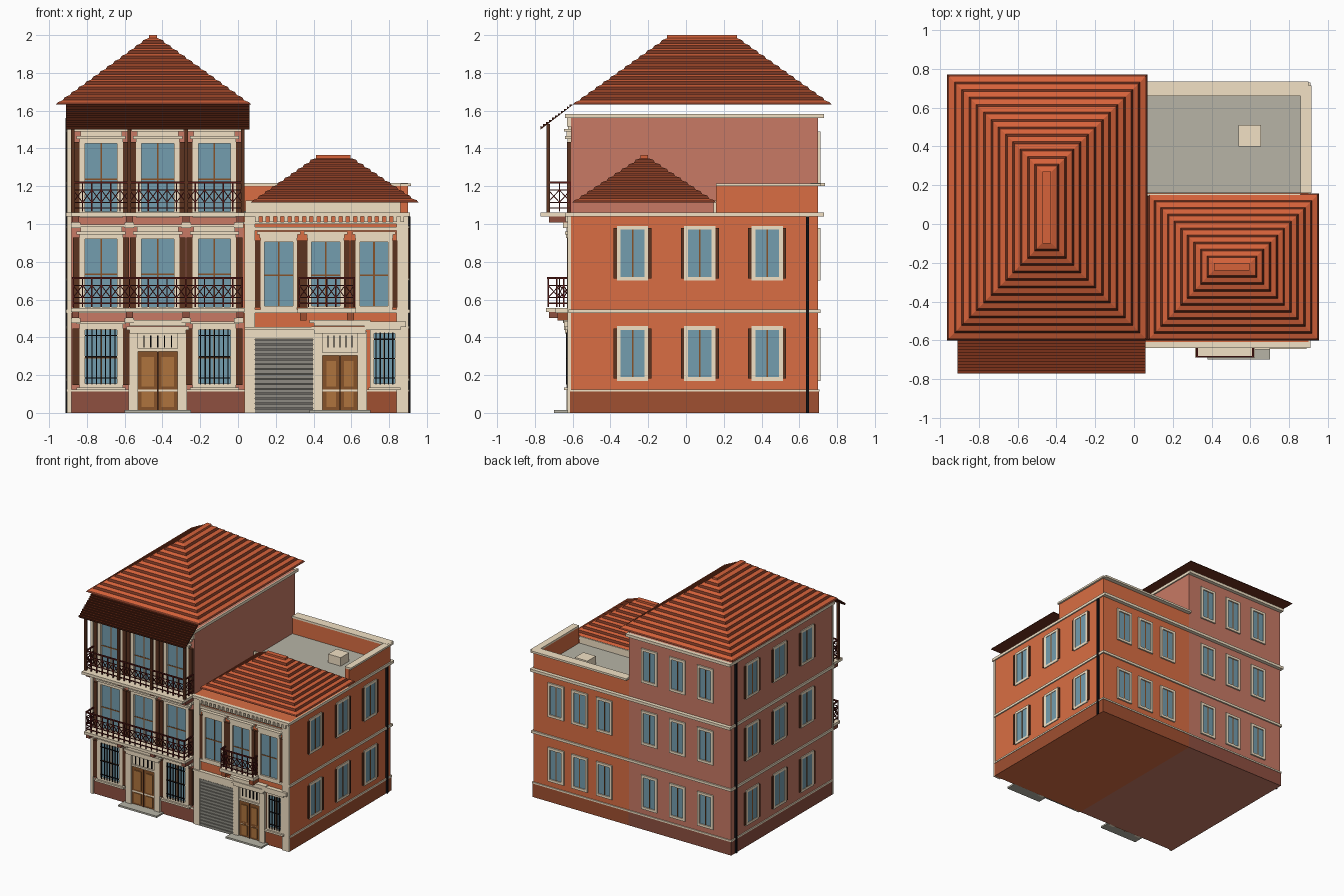
import bpy, bmesh
from mathutils import Vector, Matrix

if "Cube" in bpy.data.objects:
    bpy.data.objects.remove(bpy.data.objects["Cube"])

PALETTE = {
    'pink': (.69, .42, .35), 'orange': (.75, .38, .24), 'cream': (.84, .78, .68), 'glass': (.40, .54, .60),
    'plinth_l': (.49, .28, .23), 'plinth_r': (.55, .28, .18), 'shutter': (.32, .19, .13), 'wood': (.46, .29, .16),
    'panel': (.60, .40, .22), 'iron': (.08, .08, .09), 'rail': (.30, .11, .10), 'grey': (.63, .62, .57),
    'metal': (.49, .48, .45), 'metal_dark': (.36, .35, .33), 'tile': (.74, .34, .21), 'tile_dark': (.40, .19, .13),
    'canopy': (.42, .18, .11), 'canopy_dark': (.24, .11, .07)}
MATS = {}
for key, rgb in PALETTE.items():
    MATS[key] = bpy.data.materials.new(key)
    MATS[key].diffuse_color = (*[min(1, c * 1.13) ** 2.2 for c in rgb], 1)

FRONT, BACK, SIDE = -.61, .70, .90
FACES = {'front': lambda u, d, z: (u, FRONT - d, z), 'back': lambda u, d, z: (u, BACK + d, z),
         'right': lambda u, d, z: (SIDE + d, u, z), 'left': lambda u, d, z: (-SIDE - d, u, z),
         None: lambda x, y, z: (x, y, z)}


def finish(name, bm, keys):
    me = bpy.data.meshes.new(name)
    bmesh.ops.recalc_face_normals(bm, faces=bm.faces)
    bm.to_mesh(me)
    bm.free()
    for k in keys:
        me.materials.append(MATS[k])
    ob = bpy.data.objects.new(name, me)
    bpy.context.collection.objects.link(ob)


def part(name, boxes, face=None, beams=()):
    """Boxes (u0,u1,d0,d1,z0,z1,material) placed on a facade, plus thin beams (p,q,width,material)."""
    bm, keys = bmesh.new(), []

    def add(m, key):
        if key not in keys:
            keys.append(key)
        n = len(bm.faces)
        bmesh.ops.create_cube(bm, size=1, matrix=m)
        bm.faces.ensure_lookup_table()
        for f in bm.faces[n:]:
            f.material_index = keys.index(key)
    for u0, u1, d0, d1, z0, z1, key in boxes:
        a, b = Vector(FACES[face](u0, d0, z0)), Vector(FACES[face](u1, d1, z1))
        s = b - a
        add(Matrix.Translation((a + b) / 2) @ Matrix.Diagonal((abs(s.x), abs(s.y), abs(s.z), 1)), key)
    for p, q, w, key in beams:
        p, q = Vector(FACES[face](*p)), Vector(FACES[face](*q))
        v = q - p
        add(Matrix.Translation((p + q) / 2) @ v.to_track_quat('Z', 'Y').to_matrix().to_4x4()
            @ Matrix.Diagonal((w, w, v.length, 1)), key)
    finish(name, bm, keys)


def window(name, face, c, z0, z1, w, fr=.02, shutter=0, bars=0, trans=False, d=.015):
    h = w / 2
    b = [(c - h, c + h, 0, .003, z0, z1, 'glass'),
         (c - h - fr, c - h, 0, d, z0 - fr, z1 + fr, 'cream'), (c + h, c + h + fr, 0, d, z0 - fr, z1 + fr, 'cream'),
         (c - h, c + h, 0, d, z1, z1 + fr, 'cream'), (c - h, c + h, 0, d, z0 - fr, z0, 'cream'),
         (c - .004, c + .004, 0, .006, z0, z1, 'wood')]
    if trans:
        zt = z0 + (z1 - z0) * .48
        b.append((c - h, c + h, 0, .006, zt - .004, zt + .004, 'wood'))
    for s in (-1, 1):
        if shutter:
            b.append((c + s * (h + fr), c + s * (h + fr + shutter), 0, d + .002, z0 - .008, z1 + .008, 'shutter'))
    for i in range(bars):
        u = c - h + w * (i + .5) / bars
        b.append((u - .003, u + .003, .02, .026, z0 - .005, z1 + .005, 'iron'))
    if bars:
        for z in (z0 + .03, (z0 + z1) / 2, z1 - .03):
            b.append((c - h, c + h, .018, .024, z - .003, z + .003, 'iron'))
    part(name, b, face)


def bands(name, x0, x1, z0, z1, out, key, sides):
    """Horizontal band on the exposed sides of one house block; it projects less at the sides."""
    o = min(out, .01)
    a = x0 - (o if 'left' in sides else 0)
    b = x1 + (o if 'right' in sides else 0)
    bx = [(a, b, FRONT - out, FRONT, z0, z1, key), (a, b, BACK, BACK + out, z0, z1, key)]
    if 'left' in sides:
        bx.append((a, x0, FRONT, BACK, z0, z1, key))
    if 'right' in sides:
        bx.append((x1, b, FRONT, BACK, z0, z1, key))
    part(name, bx)


def tiled_roof(name, lo, hi, top_lo, top_hi, z0, z1, n):
    """Hipped roof whose courses step up with a darker sloping lip."""
    bm = bmesh.new()
    dz, lip, rings = (z1 - z0) / n, .012, []
    for i in range(n):
        for t, z in ((i / n, z0 + i * dz - (.004 if i else 0)), ((i + .27) / n, z0 + i * dz + lip),
                     ((i + 1) / n, z0 + (i + 1) * dz - .004)):
            if i and t == i / n:
                continue
            a, b = lo.lerp(top_lo, t), hi.lerp(top_hi, t)
            rings.append([bm.verts.new((x, y, z)) for x, y in ((a.x, a.y), (b.x, a.y), (b.x, b.y), (a.x, b.y))])
    for j, (r, s) in enumerate(zip(rings, rings[1:])):
        for k in range(4):
            bm.faces.new((r[k], r[(k + 1) % 4], s[(k + 1) % 4], s[k])).material_index = (j + 1) % 2
    bm.faces.new(rings[0]).material_index = 1
    bm.faces.new(rings[-1])
    finish(name, bm, ['tile', 'tile_dark'])
    part(name + '_ridge', [(top_lo.x + .004, top_hi.x - .004, top_lo.y, top_hi.y, z1 - .015, z1 + .012, 'tile')])


def railing(name, u0, u1, depth, z0, z1, cells):
    bm = []
    runs = [((u0, depth), (u1, depth), cells), ((u0, 0), (u0, depth), 2), ((u1, 0), (u1, depth), 2)]
    for p, q, n in runs:
        p, q = Vector(p), Vector(q)
        for z, t in ((z0, .007), (z0 + .03, .005), (z1 - .04, .005), (z1, .010)):
            bm.append(((*p, z), (*q, z), t, 'rail'))
        for i in range(n + 1):
            a = p.lerp(q, i / n)
            bm.append(((*a, z0 - .02), (*a, z1), .007, 'rail'))
            if i < n:
                b = p.lerp(q, (i + 1) / n)
                bm += [((*a, z0 + .03), (*b, z1 - .04), .005, 'rail'), ((*a, z1 - .04), (*b, z0 + .03), .005, 'rail')]
    part(name, [], 'front', bm)


# Wall blocks, plinths, belts and cornices
part('left_house_walls', [(-.9, .03, FRONT, BACK, 0, 1.58, 'pink')])
part('right_house_walls', [(.03, .9, FRONT, BACK, 0, 1.06, 'orange')])
for nm, x0, x1, sd, pl in (('left_house', -.9, .03, 'left', 'plinth_l'), ('right_house', .03, .9, 'right', 'plinth_r')):
    bands(nm + '_plinth', x0, x1, 0, .112, .004, pl, sd)
    bands(nm + '_plinth_cap', x0, x1, .112, .125, .008, 'cream', sd)
    bands(nm + '_floor_belt', x0, x1, .528, .548, .012, 'cream', sd)
    bands(nm + '_cornice', x0, x1, 1.04, 1.062, .03, 'cream', sd)
bands('left_house_top_cornice', -.9, .03, 1.56, 1.583, .03, 'cream', ('left', 'right'))

# Roofs
V = Vector
tiled_roof('main_roof', V((-.965, -.6)), V((.07, .772)), V((-.475, -.1)), V((-.425, .27)), 1.632, 1.988, 13)
tiled_roof('small_roof', V((.07, -.6)), V((.955, .158)), V((.41, -.24)), V((.60, -.20)), 1.115, 1.352, 10)

# Stepped canopy over the top balcony
bm, n = bmesh.new(), 11
pts = [(-.6, 1.63), (-.77, 1.5)]
for i in range(n):
    t0, t1 = i / n, (i + 1) / n
    pts += [(-.772 + .172 * t0, 1.517 + .127 * t0), (-.772 + .172 * t1, 1.505 + .127 * t1)]
prof = bm.faces.new([bm.verts.new((-.91, y, z)) for y, z in pts])
ext = bmesh.ops.extrude_face_region(bm, geom=[prof])
bmesh.ops.translate(bm, vec=(.97, 0, 0), verts=[v for v in ext['geom'] if isinstance(v, bmesh.types.BMVert)])
bm.normal_update()
for f in bm.faces:
    f.material_index = int(abs(f.normal.y) > .95 or abs(f.normal.x) > .9)
finish('canopy', bm, ['canopy', 'canopy_dark'])
part('canopy_posts', [(x - .009, x + .009, -.738, -.72, 1.06, 1.53, 'shutter') for x in (-.875, -.575, -.275, .025)])

# Terrace behind the small roof
part('terrace', [(.03, .86, .16, .665, 1.06, 1.07, 'grey'), (.86, .9, .16, .7, 1.06, 1.2, 'orange'),
                 (.03, .86, .665, .7, 1.06, 1.2, 'orange'), (.86, .915, .16, .715, 1.2, 1.215, 'cream'),
                 (.03, .9, .66, .735, 1.2, 1.216, 'cream'), (.04, .86, .145, .158, 1.06, 1.125, 'cream')])
part('terrace_vent', [(.54, .655, .4, .51, 1.07, 1.14, 'cream')])

# Side and rear windows
for fl, z in enumerate((.19, .72, 1.23)):
    for i, y in enumerate((-.283, .073, .43)):
        for face in ('left', 'right')[:1 if fl == 2 else 2]:
            window(f'{face}_window_{fl}{i}', face, y, z, z + .25, .125, shutter=.018, d=.007)
    for i, x in enumerate((-.67, -.415, -.16, .25, .475, .69)[:3 if fl == 2 else 6]):
        window(f'rear_window_{fl}{i}', 'back', x, z, z + .24, .105, d=.012)

# Downpipes
for face in ('left', 'right'):
    part(face + '_downpipe', [(.635, .652, 0, .014, 0, 1.56 if face == 'left' else 1.04, 'iron')], face)

# Left house front: tall windows, heads, balconies
for fl, z in enumerate((.56, 1.065)):
    for i, x in enumerate((-.725, -.425, -.125)):
        window(f'balcony_window_{fl}{i}', 'front', x, z, z + .36, .17, .03, .033, trans=True, d=.018)
        part(f'window_head_{fl}{i}', [(x - .13, x + .13, 0, .03, z + .385, z + .40, 'cream'),
                                      (x - .11, x + .11, 0, .022, z + .40, z + .425, 'cream'),
                                      (x - .14, x + .14, 0, .035, z + .425, z + .437, 'cream')], 'front')
    part(f'balcony_slab_{fl}', [(-.885, .035, 0, .13 + .03 * fl, z - .026, z - .004, 'cream')]
         + [(x - .018, x + .018, 0, .115, z - .058, z - .026, 'plinth_l') for x in (-.86, -.575, -.275, .01)]
         + [(x - .025, x + .025, 0, .04, z - .085, z - .058, 'cream') for x in (-.86, -.575, -.275, .005)], 'front')
    railing(f'balcony_railing_{fl}', -.873, .022, .12, z + .02, z + .155, 18)
part('left_corner_piers', [(-.905, -.882, 0, .015, .0, 1.56, 'cream'), (.035, .09, 0, .018, 0, 1.04, 'cream'),
                           (-.9, .03, 0, .02, 1.515, 1.56, 'cream')], 'front')

# Ground floor windows
for i, x in enumerate((-.725, -.125)):
    window(f'barred_window_{i}', 'front', x, .155, .44, .17, .03, .035, bars=7, trans=True, d=.02)
    part(f'barred_window_trim_{i}', [(x - .13, x + .13, 0, .035, .12, .135, 'cream'),
                                     (x - .13, x + .13, 0, .03, .47, .485, 'cream')], 'front')
window('barred_window_right', 'front', .775, .155, .42, .11, .02, bars=5, d=.02)
part('barred_window_right_trim', [(.69, .86, 0, .035, .12, .135, 'cream'), (.69, .86, 0, .03, .44, .455, 'cream'),
                                  (.67, .89, 0, .035, .455, .485, 'cream')], 'front')


# Doors with surround, barred transom, pediment and step
def door(name, c, hw, top):
    b = [(c - hw, c + hw, 0, .008, 0, top, 'wood'), (c - .003, c + .003, 0, .016, 0, top, 'shutter'),
         (c - hw, c + hw, 0, .006, top + .015, .42, 'cream'), (c - hw, c + hw, 0, .018, top, top + .015, 'cream')]
    for s in (-1, 1):
        b.append((c + s * hw, c + s * (hw + .05), 0, .022, 0, .43, 'cream'))
        for z0, z1 in ((.03, .11), (.14, top - .03)):
            b.append((c + s * .02, c + s * (hw - .02), 0, .014, z0, z1, 'panel'))
    for i in range(5):
        u = c + hw * .35 * (i - 2)
        b.append((u - .003, u + .003, 0, .014, .345, .41, 'iron'))
    for z, e in ((.42, .045), (.44, .06), (.46, .045), (.475, .07)):
        b.append((c - hw - e, c + hw + e, 0, .02 + e / 4, z, z + .018, 'cream'))
    part(name, b, 'front')
    part(name + '_step', [(c - hw - .07, c + hw + .07, 0, .09, 0, .014, 'grey')], 'front')


door('left_door', -.425, .105, .325)
door('right_door', .54, .092, .305)

# Roller shutter
part('roller_shutter', [(.09, .40, 0, .008, 0, .39, 'metal_dark'), (.04, .44, 0, .022, .39, .44, 'cream'),
                        (.40, .44, 0, .022, 0, .39, 'cream'), (.035, .45, 0, .03, .44, .455, 'cream')]
     + [(.091, .399, .008, .016, .026 * i, .026 * i + .021, 'metal') for i in range(15)], 'front')

# Right house upper front
for i, x in enumerate((.215, .465, .72)):
    window(f'right_upper_window_{i}', 'front', x, .565, .905, .15, .022, .028, trans=True, d=.018)
    part(f'right_window_head_{i}', [(x - .1, x + .1, 0, .025, .927, .945, 'cream'),
                                    (x - .115, x + .115, 0, .03, .945, .96, 'cream')], 'front')
part('right_balcony_slab', [(.315, .625, 0, .08, .53, .556, 'cream')]
     + [(x - .018, x + .018, 0, .07, .49, .53, 'plinth_r') for x in (.345, .595)], 'front')
railing('right_balcony_railing', .325, .615, .075, .58, .715, 6)
part('right_corner_pier', [(.84, .902, 0, .018, 0, 1.04, 'cream'), (.09, .84, 0, .012, .965, .985, 'cream')], 'front')
part('dentils', [(.09 + .0385 * i, .11 + .0385 * i, 0, .028, 1.01, 1.04, 'cream') for i in range(21)]
     + [(.03, .9, 0, .016, 1.0, 1.01, 'cream')], 'front')

for m in bpy.data.materials:
    if m.users and not m.is_grease_pencil:
        m.use_nodes = True
        m.node_tree.nodes["Principled BSDF"].inputs["Base Color"].default_value = m.diffuse_color
